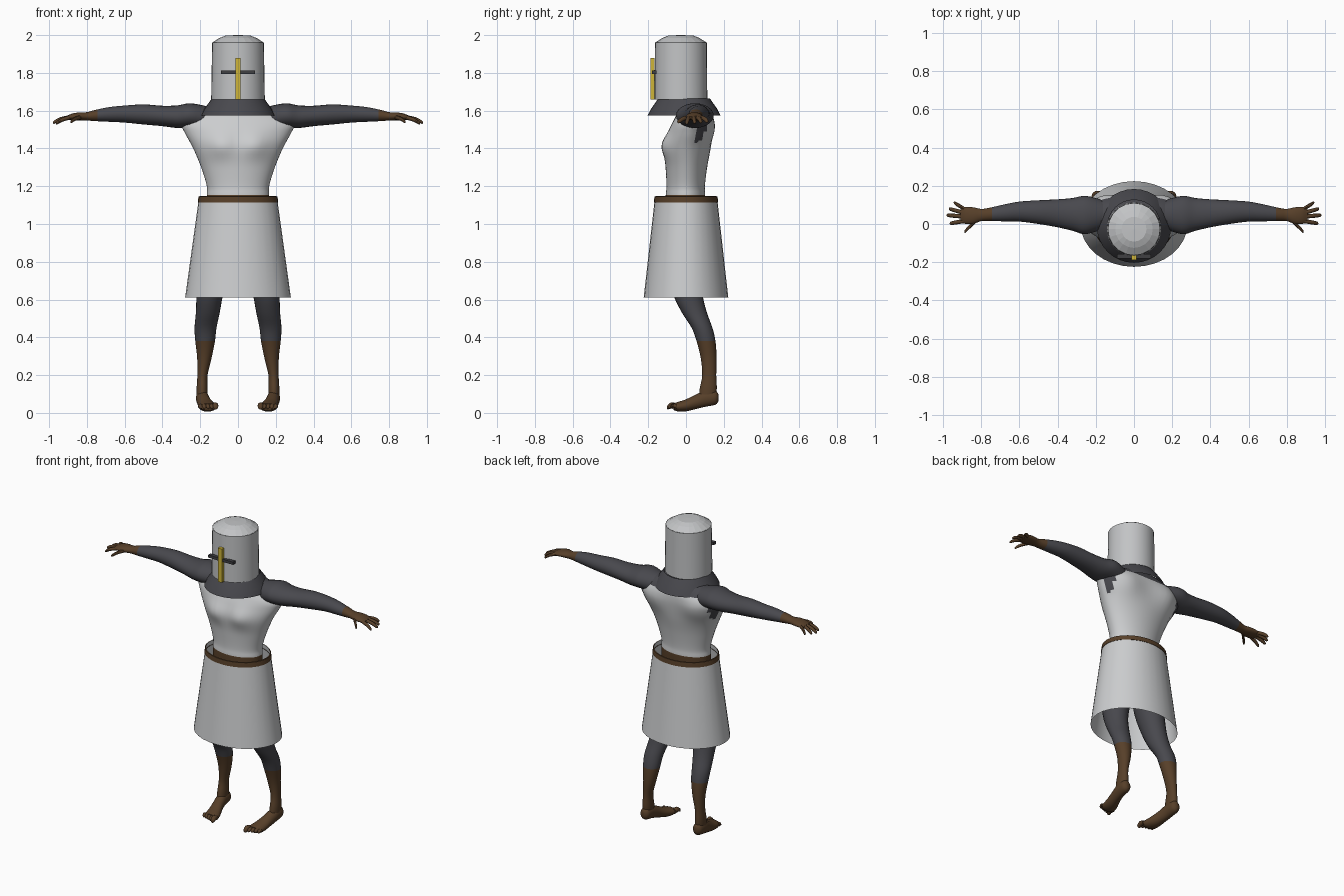
import bpy, bmesh, math
from mathutils import Vector

cube = bpy.data.objects.get("Cube")
if cube:
    bpy.data.objects.remove(cube)


def material(name, *rgb):
    m = bpy.data.materials.new(name)
    m.use_nodes = True
    m.diffuse_color = (*rgb, 1)
    m.node_tree.nodes["Principled BSDF"].inputs["Base Color"].default_value = (*rgb, 1)
    return m


white = material("pale cloth", 0.6, 0.61, 0.62)
steel = material("pale steel", 0.54, 0.55, 0.56)
mail = material("dark mail", 0.065, 0.065, 0.075)
brown = material("brown leather", 0.095, 0.05, 0.022)
gold = material("gold trim", 0.62, 0.46, 0.04)
slit = material("visor grey", 0.05, 0.05, 0.055)


def finish(name, bm, mats, rule=None, angle=50):
    bmesh.ops.recalc_face_normals(bm, faces=bm.faces)
    if rule:
        for f in bm.faces:
            f.material_index = rule(f.calc_center_median())
    me = bpy.data.meshes.new(name)
    bm.to_mesh(me)
    bm.free()
    ob = bpy.data.objects.new(name, me)
    bpy.context.collection.objects.link(ob)
    for m in mats:
        me.materials.append(m)
    if angle:
        bpy.ops.object.select_all(action='DESELECT')
        ob.select_set(True)
        bpy.context.view_layer.objects.active = ob
        bpy.ops.object.shade_smooth_by_angle(angle=math.radians(angle))
    return ob


def smooth_rings(rings, steps):
    """Catmull-Rom interpolation between ring tuples."""
    out = []
    last = len(rings) - 1
    for i in range(last):
        a, b, c, d = (rings[min(max(k, 0), last)] for k in (i - 1, i, i + 1, i + 2))
        for s in range(steps):
            t = s / steps
            out.append([q + t / 2 * (r - p + t * (2*p - 5*q + 4*r - w + t * (3*(q - r) + w - p)))
                        for p, q, r, w in zip(a, b, c, d)])
    return out + [list(rings[-1])]


def loft(bm, rings, axis, sides=24, steps=4, caps=True, side=1):
    """Rings are centre x, y, z and two radii across the given axis."""
    u, v = [k for k in range(3) if k != axis]
    loops = []
    for x, y, z, ru, rv in smooth_rings(rings, steps):
        loop = []
        for k in range(sides):
            a = math.tau * k / sides
            p = Vector((x, y, z))
            p[u] += max(ru, 0.001) * math.cos(a)
            p[v] += max(rv, 0.001) * math.sin(a)
            p.x *= side
            loop.append(bm.verts.new(p))
        loops.append(loop)
    for a, b in zip(loops, loops[1:]):
        for k in range(sides):
            j = (k + 1) % sides
            bm.faces.new((a[k], a[j], b[j], b[k]))
    if caps:
        bm.faces.new(loops[0])
        bm.faces.new(loops[-1])


def digit(bm, start, end, r, axis, side):
    a, b = Vector(start), Vector(end)
    mid = a.lerp(b, 0.55) + Vector((0, 0, r * 0.5))
    rings = [(*a, r, r), (*mid, r, r), (*a.lerp(b, 0.93), r * .8, r * .8), (*b, r * .2, r * .2)]
    loft(bm, rings, axis, 8, 2, side=side)


def shell(name, profile, cy, mat, sides=32, caps=False, angle=50):
    """Straight-sided round shell from (z, x radius, y radius)."""
    bm = bmesh.new()
    loft(bm, [(0, cy, z, rx, ry) for z, rx, ry in profile], 2, sides, 1, caps)
    return finish(name, bm, [mat], angle=angle)


def box(name, size, centre, mat):
    bm = bmesh.new()
    bmesh.ops.create_cube(bm, size=1)
    for v in bm.verts:
        v.co = Vector(s * c for s, c in zip(size, v.co)) + Vector(centre)
    return finish(name, bm, [mat], angle=0)


# Torso: half width, front and back at each height
body = [(1.0, .16, -.11, .10), (1.14, .165, -.108, .102), (1.2, .165, -.103, .10),
        (1.3, .195, -.108, .112), (1.4, .237, -.115, .13), (1.48, .28, -.095, .14),
        (1.53, .30, -.075, .143), (1.57, .265, -.055, .14), (1.61, .2, -.045, .125),
        (1.64, .12, -.05, .1), (1.69, .07, -.06, .05)]
bm = bmesh.new()
loft(bm, [(0, (f + b) / 2, z, w, (b - f) / 2) for z, w, f, b in body], 2, 48, 6)


def bump(co, x, z, size):
    return math.exp(-((abs(co.x) - x) ** 2 + (co.z - z) ** 2) / size ** 2)


for v in bm.verts:
    if v.co.y < -0.02:      # chest muscles
        v.co.y -= 0.024 * bump(v.co, 0.09, 1.42, 0.065)
    elif v.co.y > 0.06:     # shoulder blades
        v.co.y += 0.025 * bump(v.co, 0.16, 1.5, 0.09)


def torso_colour(c):
    x = abs(c.x)
    if c.z < 1.15:
        return 2
    shoulder = c.z > 1.575 - max(0, x - 0.19) * 0.6
    armpit = c.y > 0.05 and x > 0.235 and c.z > 1.42
    return 1 if shoulder or armpit else 0


finish("torso", bm, [white, mail, brown], torso_colour)

# Limbs, built once for each side
arm = [(.15, .05, 1.56, .07, .06), (.25, .047, 1.574, .10, .065), (.32, .05, 1.568, .086, .06),
       (.4, .056, 1.572, .073, .054), (.5, .062, 1.58, .062, .053), (.6, .065, 1.582, .052, .045),
       (.68, .058, 1.58, .044, .039), (.76, .05, 1.574, .034, .029), (.8, .047, 1.57, .032, .022),
       (.84, .044, 1.57, .043, .021), (.88, .045, 1.567, .045, .017), (.908, .047, 1.562, .036, .009)]
fingers = [((.885, .077, 1.565), (.943, .113, 1.543)), ((.89, .058, 1.565), (.968, .08, 1.54)),
           ((.89, .039, 1.565), (.98, .046, 1.537)), ((.885, .016, 1.565), (.964, .003, 1.533)),
           ((.83, .015, 1.566), (.888, -.042, 1.54))]
leg = [(.09, 0, 1.05, .085, .09), (.105, -.01, .9, .09, .095), (.13, -.01, .75, .085, .09),
       (.15, .012, .62, .07, .077), (.16, .045, .53, .063, .066), (.172, .085, .45, .058, .055),
       (.174, .106, .38, .052, .05), (.178, .12, .29, .038, .042), (.188, .123, .2, .027, .037),
       (.19, .118, .13, .029, .045), (.19, .112, .07, .028, .045)]
foot = [(.19, .172, .08, .012, .018), (.19, .155, .08, .03, .037), (.188, .1, .075, .034, .043),
        (.18, .05, .058, .036, .038), (.168, 0, .04, .043, .032), (.16, -.04, .033, .047, .026),
        (.157, -.065, .033, .042, .018)]

for side, label in ((1, "left"), (-1, "right")):
    bm = bmesh.new()
    loft(bm, arm, 0, side=side)
    for start, end in fingers:
        digit(bm, start, end, .011, 0, side)
    finish(label + "_arm", bm, [mail, brown], lambda c: int(abs(c.x) > 0.74))

    bm = bmesh.new()
    loft(bm, leg, 2, side=side)
    finish(label + "_leg", bm, [mail, brown], lambda c: int(c.z < 0.385))

    bm = bmesh.new()
    loft(bm, foot, 1, side=side)
    for k in range(5):
        x = .122 + .02 * k
        r = .016 if k == 0 else .011
        digit(bm, (x, -.05, .035), (x - .004, -.1 + .007 * k, .03), r, 1, side)
    finish(label + "_foot", bm, [brown])

# Skirt and belt
shell("skirt", [(.61, .28, .224), (1.145, .206, .164)], 0, white)
shell("belt", [(1.115, .206, .164), (1.115, .213, .17), (1.145, .209, .167), (1.147, .203, .161)],
      0, brown, angle=30)

# Mail collar and helmet
shell("collar", [(1.575, .195, .193), (1.61, .178, .175), (1.665, .138, .136)], -.01, mail)
shell("helmet_wall", [(1.66, .142, .14), (1.96, .137, .137)], -.027, steel)
shell("helmet_cap", [(1.96, .137, .137), (1.985, .098, .098), (1.998, .065, .065), (2.0, .002, .002)],
      -.027, steel, sides=20, caps=True, angle=0)
box("visor_slit", (.18, .024, .018), (0, -.168, 1.803), slit)
box("visor_bar", (.028, .022, .22), (0, -.177, 1.77), gold)
